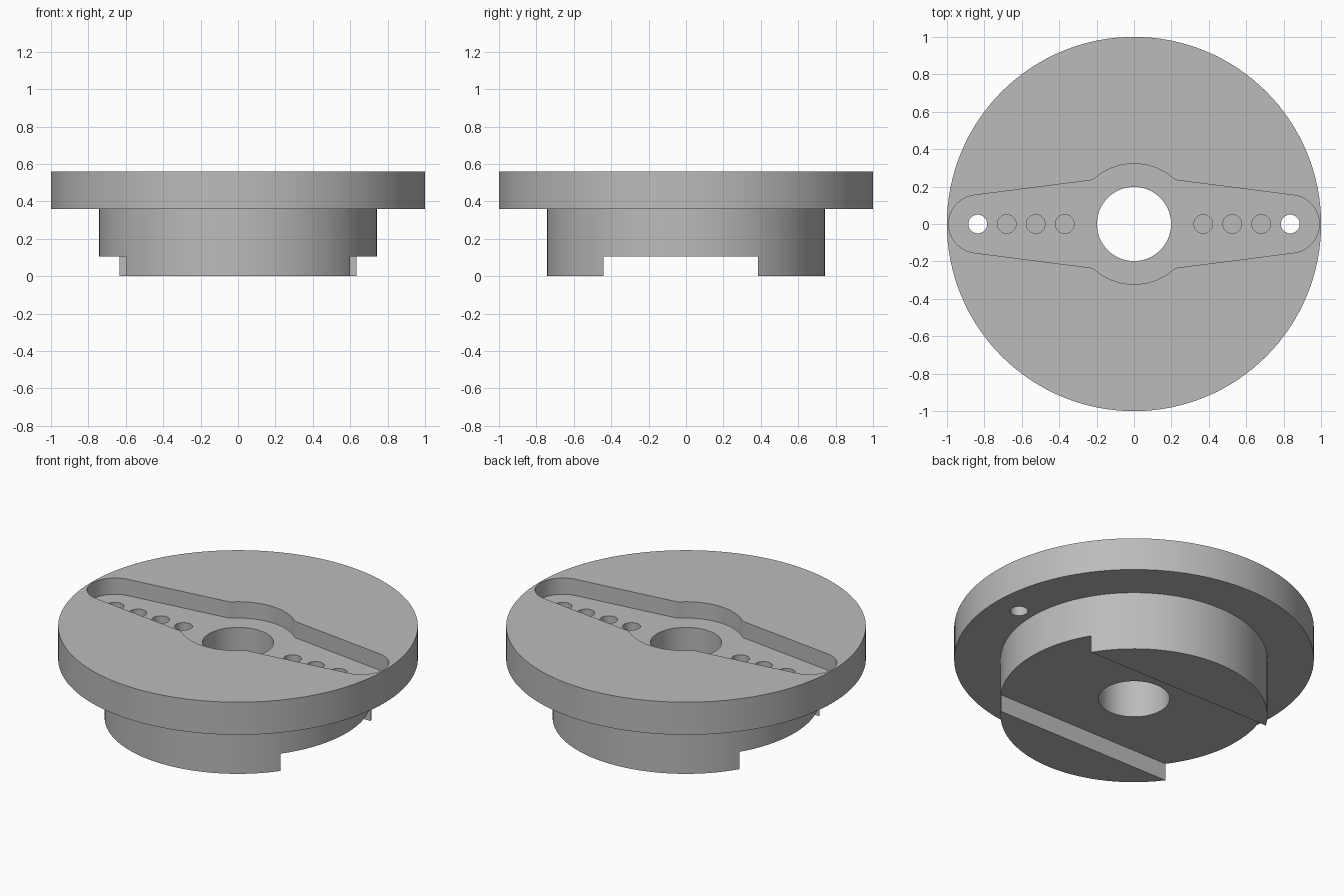
import bpy, bmesh
from math import sin, cos, pi, atan2, asin, hypot

if "Cube" in bpy.data.objects:
    bpy.data.objects.remove(bpy.data.objects["Cube"])

SEGMENTS = 128
DISC_BOTTOM, DISC_TOP = 0.36, 0.56
POCKET_FLOOR = 0.46

grey = bpy.data.materials.new("machined grey")
grey.use_nodes = True
colour = (0.5, 0.5, 0.5, 1)
grey.diffuse_color = colour
grey.node_tree.nodes["Principled BSDF"].inputs["Base Color"].default_value = colour


def make_object(name, bm):
    bmesh.ops.recalc_face_normals(bm, faces=bm.faces)
    mesh = bpy.data.meshes.new(name)
    bm.to_mesh(mesh)
    bm.free()
    mesh.materials.append(grey)
    obj = bpy.data.objects.new(name, mesh)
    bpy.context.collection.objects.link(obj)
    return obj


def lathe(name, profile):
    """Turn a closed (radius, z) profile about the z axis."""
    bm = bmesh.new()
    rings = []
    for i in range(SEGMENTS):
        a = 2 * pi * i / SEGMENTS
        rings.append([bm.verts.new((r * cos(a), r * sin(a), z)) for r, z in profile])
    for i in range(SEGMENTS):
        here, there = rings[i - 1], rings[i]
        for j in range(len(profile)):
            bm.faces.new((here[j - 1], here[j], there[j], there[j - 1]))
    return make_object(name, bm)


def prism(name, outline, z0, z1):
    """Extrude an (x, y) outline from z0 to z1."""
    bm = bmesh.new()
    face = bm.faces.new([bm.verts.new((x, y, z0)) for x, y in outline])
    top = bmesh.ops.extrude_face_region(bm, geom=[face])["geom"]
    bmesh.ops.translate(bm, vec=(0, 0, z1 - z0),
                        verts=[v for v in top if isinstance(v, bmesh.types.BMVert)])
    return make_object(name, bm)


def arc(cx, radius, start, end, steps):
    return [(cx + radius * cos(start + (end - start) * i / steps),
             radius * sin(start + (end - start) * i / steps)) for i in range(steps + 1)]


def cut(body, cutter):
    cutter.hide_render = True
    mod = body.modifiers.new("cut", 'BOOLEAN')
    mod.operation = 'DIFFERENCE'
    mod.solver = 'EXACT'
    mod.object = cutter
    bpy.context.view_layer.objects.active = body
    bpy.ops.object.modifier_apply(modifier=mod.name)
    bpy.data.objects.remove(cutter)


# Turned body: wide disc over a narrower hub, with a central bore
body = lathe("flanged_coupling", [(0.198, 0), (0.742, 0), (0.742, DISC_BOTTOM),
                                  (1, DISC_BOTTOM), (1, DISC_TOP), (0.198, DISC_TOP)])

# Arm-shaped pocket in the top: round centre, tapered arms, round tips
tip_x, tip_r, centre_r = 0.835, 0.155, 0.322
corner = atan2(0.235, 0.22)
corner_x, corner_y = centre_r * cos(corner), centre_r * sin(corner)
# Angle at which the straight arm edge meets the tip tangentially
dx, dy = corner_x - tip_x, corner_y
tangent = atan2(dy, dx) - (pi / 2 - asin(tip_r / hypot(dx, dy)))
outline = (arc(tip_x, tip_r, -tangent, tangent, 32)
           + arc(0, centre_r, corner, pi - corner, 24)
           + arc(-tip_x, tip_r, pi - tangent, pi + tangent, 32)
           + arc(0, centre_r, pi + corner, 2 * pi - corner, 24))
cut(body, prism("pocket_cutter", outline, POCKET_FLOOR, DISC_TOP + 0.1))

# Screw holes along both arms; only the outermost pass through the disc
for side in (-1, 1):
    for x in (0.37, 0.525, 0.68, 0.835):
        bottom = 0.3 if x > 0.8 else DISC_BOTTOM
        circle = arc(side * x, 0.05, 0, 2 * pi, 32)[:-1]
        cut(body, prism("hole_cutter", circle, bottom, DISC_TOP + 0.1))

# Wide drive slot across the underside of the hub
slot = [(-1, -0.44), (1, -0.44), (1, 0.385), (-1, 0.385)]
cut(body, prism("slot_cutter", slot, -0.1, 0.106))

# Smooth round walls, crisp machined edges
bpy.ops.object.select_all(action='DESELECT')
body.select_set(True)
bpy.context.view_layer.objects.active = body
bpy.ops.object.shade_smooth_by_angle()
